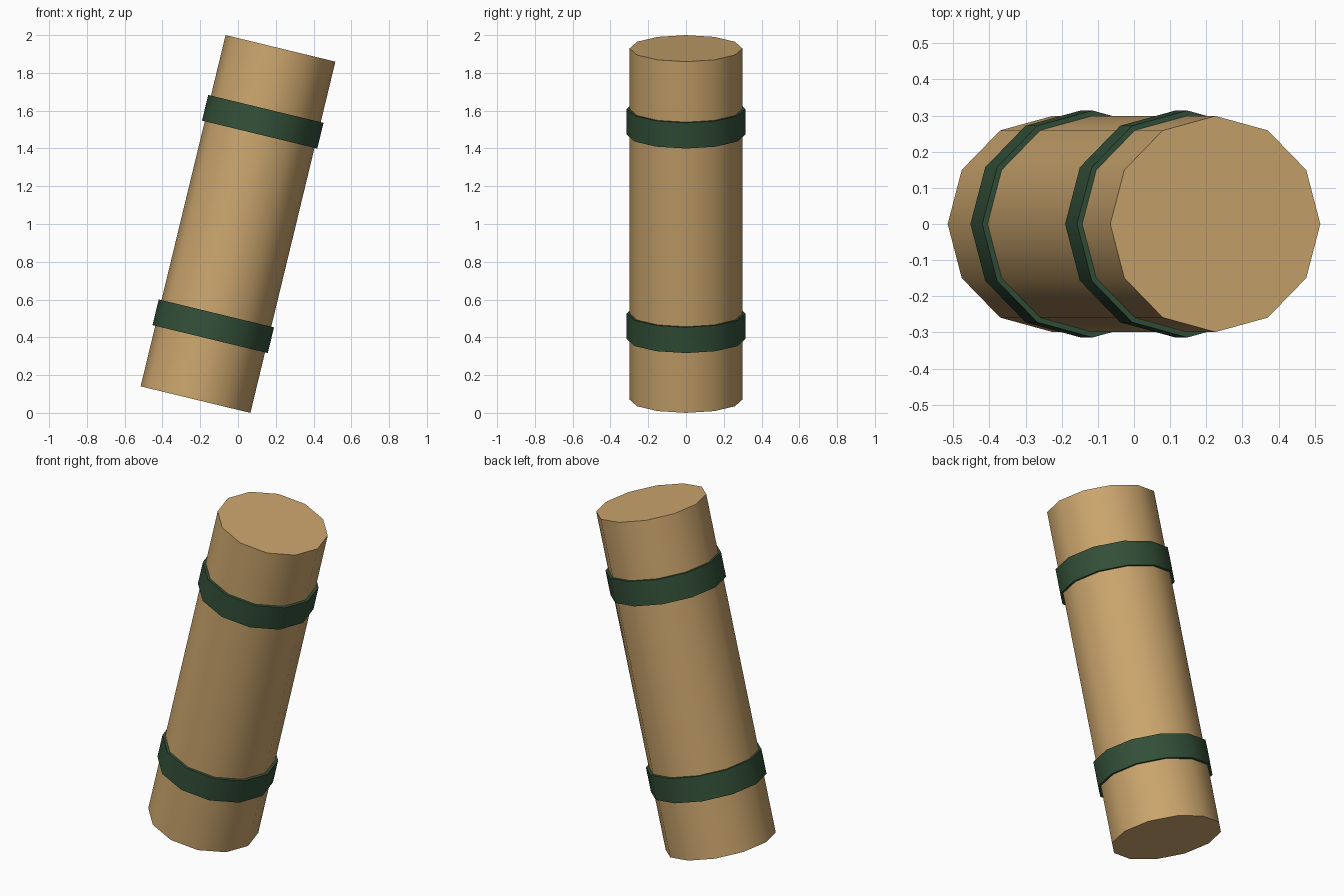
import bpy
import math
from mathutils import Matrix, Vector

cube = bpy.data.objects.get("Cube")
if cube:
    bpy.data.objects.remove(cube, do_unlink=True)

SIDES = 12
TILT = Matrix.Rotation(math.radians(13.6), 4, 'Y')
CENTRE = Vector((0, 0, 1))


def make_material(name, colour):
    mat = bpy.data.materials.new(name)
    mat.use_nodes = True
    mat.diffuse_color = (*colour, 1)
    bsdf = next(n for n in mat.node_tree.nodes if n.type == 'BSDF_PRINCIPLED')
    bsdf.inputs["Base Color"].default_value = (*colour, 1)
    return mat


def tilted_cylinder(name, radius, length, along, mat):
    """Cylinder on the shared leaning axis, offset along it from the centre."""
    bpy.ops.mesh.primitive_cylinder_add(vertices=SIDES, radius=radius, depth=length)
    obj = bpy.context.object
    obj.name = name
    obj.data.transform(Matrix.Translation(CENTRE) @ TILT @ Matrix.Translation((0, 0, along)))
    obj.data.materials.append(mat)
    bpy.ops.object.shade_smooth_by_angle(angle=math.radians(40))
    return obj


tan = make_material("tan", (0.60, 0.38, 0.155))
green = make_material("dark green", (0.033, 0.080, 0.040))

# Leaning roll
tilted_cylinder("roll", 0.299, 1.913, 0, tan)

# Two straps around the roll
for name, along in (("lower_strap", -0.557), ("upper_strap", 0.557)):
    tilted_cylinder(name, 0.314, 0.14, along, green)
